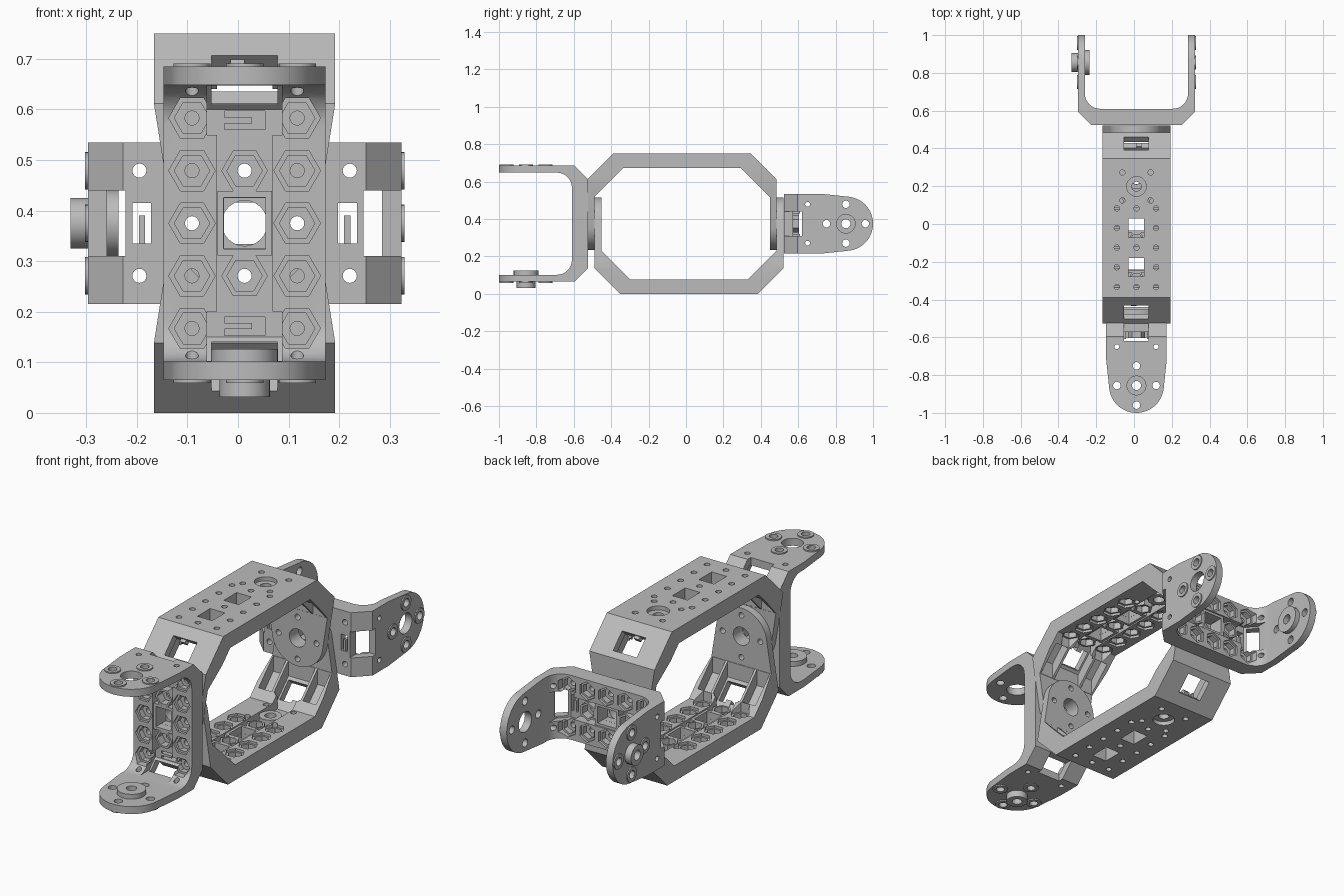
import bpy, bmesh, math
from mathutils import Matrix, Vector

if "Cube" in bpy.data.objects:
    bpy.data.objects.remove(bpy.data.objects["Cube"], do_unlink=True)

grey = bpy.data.materials.new("satin grey")
grey.use_nodes = True
colour = (0.5, 0.5, 0.5, 1)
grey.diffuse_color = colour
grey.node_tree.nodes["Principled BSDF"].inputs["Base Color"].default_value = colour

WALL = 0.037    # sheet thickness of arms and shell
PITCH = 0.104   # spacing of the mounting holes
CX, CZ = 0.013, 0.375


# 2D outlines
def circle(a, b, r, n=24, turn=0.0):
    return [(a + r * math.cos(turn + math.tau * i / n),
             b + r * math.sin(turn + math.tau * i / n)) for i in range(n)]


def rect(a0, a1, b0, b1):
    return [(a0, b0), (a1, b0), (a1, b1), (a0, b1)]


def place(p, axis, d):
    q = list(p)
    q.insert(axis, d)
    return q


# solids extruded along an axis
def prism(bm, pts, axis, d0, d1):
    lo = [bm.verts.new(place(p, axis, d0)) for p in pts]
    hi = [bm.verts.new(place(p, axis, d1)) for p in pts]
    bm.faces.new(lo)
    bm.faces.new(hi)
    for i in range(len(pts)):
        j = (i + 1) % len(pts)
        bm.faces.new((lo[i], lo[j], hi[j], hi[i]))


def tube(bm, outer, inner, axis, d0, d1):
    rings = [[bm.verts.new(place(p, axis, d)) for p in pts]
             for pts, d in ((outer, d0), (outer, d1), (inner, d1), (inner, d0))]
    n = len(outer)
    for k in range(4):
        a, b = rings[k], rings[(k + 1) % 4]
        for i in range(n):
            j = (i + 1) % n
            bm.faces.new((a[i], a[j], b[j], b[i]))


def make(name, bm):
    bmesh.ops.recalc_face_normals(bm, faces=bm.faces[:])
    me = bpy.data.meshes.new(name)
    bm.to_mesh(me)
    bm.free()
    me.materials.append(grey)
    ob = bpy.data.objects.new(name, me)
    bpy.context.collection.objects.link(ob)
    return ob


def cut(ob, tool, operation):
    mod = ob.modifiers.new("cut", "BOOLEAN")
    mod.operation, mod.object = operation, tool
    mod.solver, mod.use_self = "EXACT", True
    bpy.context.view_layer.update()
    graph = bpy.context.evaluated_depsgraph_get()
    me = bpy.data.meshes.new_from_object(ob.evaluated_get(graph))
    ob.modifiers.clear()
    ob.data = me
    bpy.data.objects.remove(tool, do_unlink=True)


def finish(ob, matrix):
    ob.matrix_world = matrix
    bpy.ops.object.select_all(action="DESELECT")
    ob.select_set(True)
    bpy.context.view_layer.objects.active = ob
    bpy.ops.object.shade_smooth_by_angle(angle=math.radians(30))


# U-shaped bracket: width on x, span on y, arms rising along z from the base
def bracket(name, matrix, fork, span, width, base, chamfer, height, end, taper):
    h, top = span / 2, height + end + 0.02
    a = h - WALL

    # side profile with chamfered outer and shaped inner corners
    outer = [(h, top), (h, chamfer), (h - chamfer, 0)]
    if fork:
        r = 0.08
        inner = [(a - r + r * math.cos(t), base + r - r * math.sin(t))
                 for t in (math.pi / 2 * i / 8 for i in range(9))]
    else:
        inner = [(a, base + 0.155), (a - 0.155, base)]
    right = outer[::-1] + [(a, top)] + inner
    bm = bmesh.new()
    prism(bm, right + [(-v, w) for v, w in reversed(right)], 0, -width / 2, width / 2)
    body = make(name + "_bracket", bm)

    # tapered, rounded outline of the arms
    dw, hw = height - taper, width / 2
    lean = math.atan2(dw, hw) - math.acos(end / math.hypot(dw, hw))
    start = -lean
    arc = [(end * math.cos(start + (math.pi - 2 * start) * i / 32),
            height + end * math.sin(start + (math.pi - 2 * start) * i / 32))
           for i in range(33)]
    bm = bmesh.new()
    prism(bm, [(-hw, taper), (-hw, -0.05), (hw, -0.05), (hw, taper)] + arc, 1, -1, 1)
    cut(body, make("outline", bm), "INTERSECT")

    bm = bmesh.new()
    # sunken middle channel, wider towards the corners
    k = 0.414 * WALL
    shell = [(h - chamfer - k, WALL), (a - 0.001, chamfer + k)]
    high = [(a - 0.001, height)]
    prism(bm, shell + high + [(-v, w) for v, w in reversed(shell + high)], 0, -0.055, 0.055)
    for s in (-1, 1):
        lanes = [(-0.074, 0.074)]
        if not fork:
            lanes += [(0.086, 0.158), (-0.158, -0.086)]
        reach = h - chamfer - k - (0.05 if fork else 0.0)
        corner = [(reach, WALL)] + (shell if fork else shell[1:]) + [(a - 0.001, 0.3), (reach, 0.3)]
        for u0, u1 in lanes:
            prism(bm, [(s * v, w) for v, w in corner], 0, u0, u1)
        # corner windows
        if fork:
            prism(bm, rect(-0.065, 0.065, -0.01, 0.095), 1,
                  *sorted((s * (h - 0.075), s * (h + 0.02))))
            prism(bm, rect(-0.04, 0.04, *sorted((s * 0.185, s * 0.222))), 2, -0.02, 0.2)
        else:
            mid = Vector((h - chamfer / 2 + 0.01, chamfer / 2 + 0.01))
            d, n = Vector((0.707, 0.707)), Vector((0.707, -0.707))
            quad = [mid + d * i * 0.05 + n * j
                    for i, j in ((-1, -0.15), (1, -0.15), (1, 0.06), (-1, 0.06))]
            prism(bm, [(s * p.x, p.y) for p in quad], 0, -0.065, 0.065)

        # arm holes
        side = sorted((s * (a - 0.03), s * (h + 0.03)))
        hub = 0.045 if not fork else (0.05 if s > 0 else 0.03)
        prism(bm, circle(0, height, hub), 1, *side)
        for i in range(4):
            t = i * math.pi / 2
            prism(bm, circle(PITCH * math.cos(t), height + PITCH * math.sin(t),
                             0.02 if fork else 0.014, 16), 1, *side)
        if fork:
            for u in (-PITCH, PITCH):
                prism(bm, circle(u, 0.125, 0.013, 16), 1, *side)

    # base holes with stepped hexagonal nut pockets
    rows = [PITCH * i for i in ((-2, -1, 0, 1, 2) if fork else (-3, -2, -1, 0, 1))]
    middle = [-PITCH, PITCH] if fork else [-3 * PITCH, -PITCH, PITCH]
    windows = [0] if fork else [0, -2 * PITCH]
    spots = [(u, v) for u in (-PITCH, PITCH) for v in rows]
    for u, v in spots:
        prism(bm, circle(u, v, 0.046, 6), 2, base - 0.012, base + 0.05)
        prism(bm, circle(u, v, 0.035, 6), 2, base - 0.04, base)
    spots += [(0, v) for v in middle]
    if not fork:
        spots += [(u, 0.22 + v) for u in (-0.075, 0.075) for v in (-0.074, 0.074)]
        prism(bm, circle(0, 0.22, 0.052, 32), 2, -0.02, 0.02)
        prism(bm, circle(0, 0.22, 0.025), 2, 0, 0.1)
    for u, v in spots:
        prism(bm, circle(u, v, 0.014, 16), 2, -0.02, 0.1)
    for v in windows:
        prism(bm, rect(-0.041, 0.041, v - 0.05, v + 0.05), 2, -0.02, 0.1)
    cut(body, make("cutters", bm), "DIFFERENCE")
    finish(body, matrix)

    # hexagonal nut seats and window frames standing in the channel
    bm = bmesh.new()
    for v in middle:
        tube(bm, circle(0, v, 0.046, 6), circle(0, v, 0.035, 6), 2, WALL - 0.004, base - 0.006)
    for v in windows:
        tube(bm, rect(-0.054, 0.054, v - 0.064, v + 0.064),
             rect(-0.0415, 0.0415, v - 0.0505, v + 0.0505), 2, WALL - 0.004, base - 0.006)
    if not fork:
        tube(bm, circle(0, 0.22, 0.052), circle(0, 0.22, 0.026), 2, WALL - 0.004, base - 0.006)
    # cable hooks reaching into the openings
    for s in (-1, 1):
        if fork:
            prism(bm, rect(-0.042, 0.015, s * 0.203 - 0.006, s * 0.203 + 0.006), 2, 0.004, WALL)
        else:
            v = h - chamfer - 0.004
            hook = [(v, 0.012), (v + 0.05, 0.062), (v + 0.03, 0.082), (v - 0.02, 0.032)]
            prism(bm, [(s * p, w) for p, w in hook], 0, 0.0, 0.028)
    finish(make(name + "_nut_seats", bm), matrix)

    if fork:
        # raised rims round the arm screw holes
        bm = bmesh.new()
        for s in (-1, 1):
            for i in range(4):
                t = i * math.pi / 2
                c = (PITCH * math.cos(t), height + PITCH * math.sin(t))
                tube(bm, circle(*c, 0.037), circle(*c, 0.02), 1, s * (h - 0.003), s * (h + 0.006))
        finish(make(name + "_screw_rims", bm), matrix)
        # flanged pivot bushing on one arm
        bm = bmesh.new()
        tube(bm, circle(0, height, 0.05, 32), circle(0, height, 0.024, 32), 1, -h - 0.034, -h + 0.02)
        tube(bm, circle(0, height, 0.066, 32), circle(0, height, 0.024, 32), 1,
             -a - 0.004, -a + 0.024)
        finish(make(name + "_pivot_bushing", bm), matrix)


def frame(u, v, w, origin):
    return Matrix.Translation(origin) @ Matrix((u, v, w)).transposed().to_4x4()


X, Y, Z = Vector((1, 0, 0)), Vector((0, 1, 0)), Vector((0, 0, 1))
ring = dict(fork=False, span=1.012, width=0.358, base=0.077, chamfer=0.138,
            height=0.375, end=0.14, taper=0.14)
arm = dict(fork=True, span=0.62, width=0.32, base=0.085, chamfer=0.07,
           height=0.33, end=0.145, taper=0.195)
bracket("lower_body", frame(X, Y, Z, (CX, 0.016, 0)), **ring)
bracket("upper_body", frame(-X, Y, -Z, (CX, -0.021, 0.75)), **ring)
bracket("front_fork", frame(X, Z, -Y, (CX, -0.525, CZ)), **arm)
bracket("rear_fork", frame(Z, X, Y, (CX, 0.525, CZ)), **arm)
